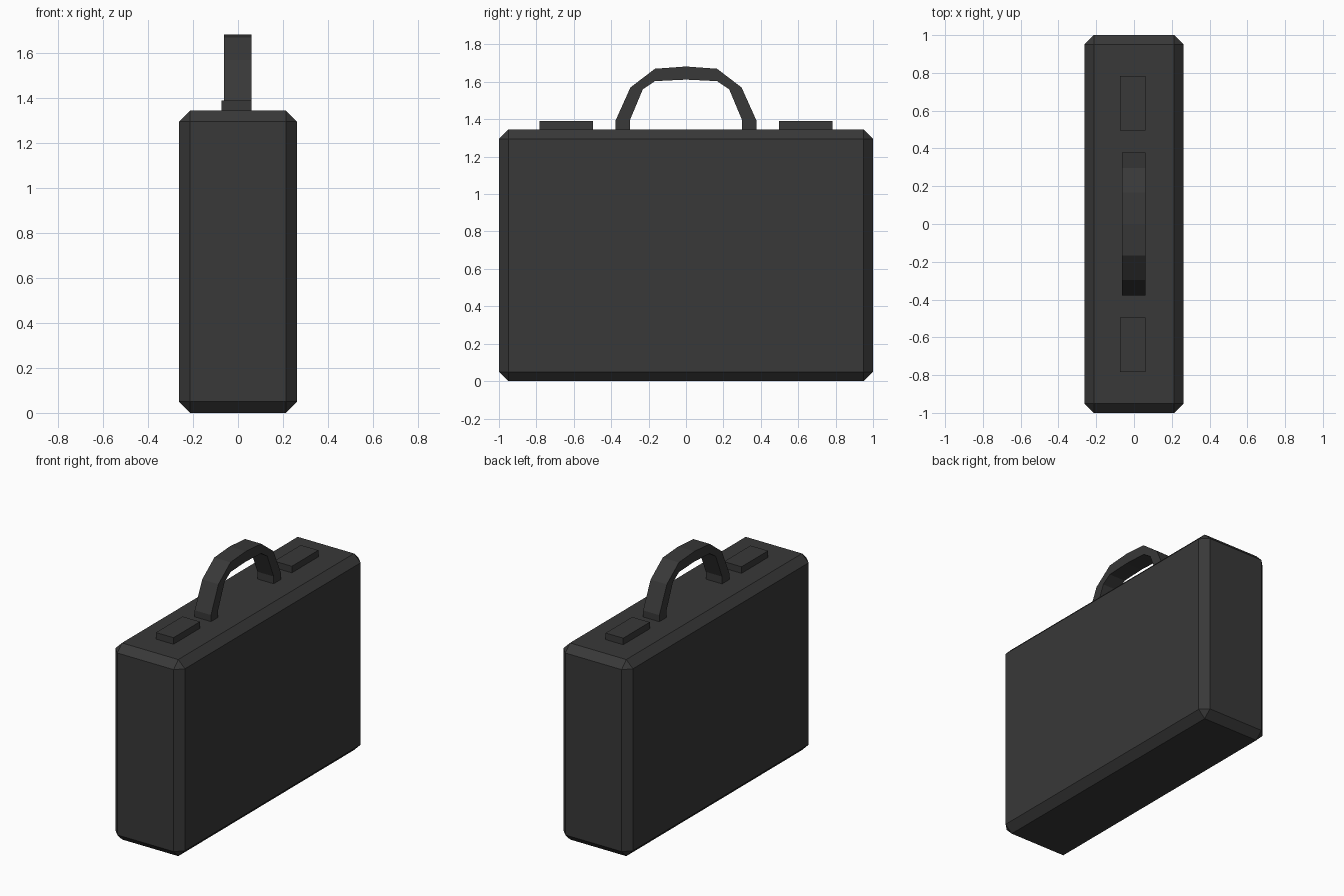
import bpy, bmesh

if "Cube" in bpy.data.objects:
    bpy.data.objects.remove(bpy.data.objects["Cube"])

black = bpy.data.materials.new("charcoal")
black.diffuse_color = (0.04, 0.04, 0.04, 1)
black.use_nodes = True
black.node_tree.nodes["Principled BSDF"].inputs["Base Color"].default_value = black.diffuse_color


def finish(name, bm):
    bmesh.ops.recalc_face_normals(bm, faces=bm.faces)
    mesh = bpy.data.meshes.new(name)
    bm.to_mesh(mesh)
    bm.free()
    mesh.materials.append(black)
    obj = bpy.data.objects.new(name, mesh)
    bpy.context.collection.objects.link(obj)
    return obj


def box(name, lo, hi, chamfer=0):
    bm = bmesh.new()
    bmesh.ops.create_cube(bm, size=1)
    for v in bm.verts:
        v.co = [(a + b) / 2 + c * (b - a) for a, b, c in zip(lo, hi, v.co)]
    if chamfer:
        bmesh.ops.bevel(bm, geom=bm.edges[:], offset=chamfer, segments=1,
                        affect='EDGES', offset_type='OFFSET')
    return finish(name, bm)


# Chamfered case
box("case_body", (-0.263, -1, 0), (0.263, 1, 1.345), 0.05)

# Two latches on the top
for name, y0, y1 in (("latch_front", -0.783, -0.496), ("latch_back", 0.496, 0.783)):
    box(name, (-0.073, y0, 1.34), (0.06, y1, 1.39))

# Arched handle: half profile mirrored, lofted as a rectangular section
outer = [(0.378, 1.342), (0.378, 1.39), (0.297, 1.57), (0.166, 1.67)]
inner = [(0.3, 1.342), (0.3, 1.395), (0.231, 1.56), (0.166, 1.604)]


def arch(half, top):
    return [(-y, z) for y, z in half] + [(0, top)] + half[::-1]


bm = bmesh.new()
rings = []
for o, i in zip(arch(outer, 1.682), arch(inner, 1.612)):
    rings.append([bm.verts.new((x, *p)) for x, p in
                  ((-0.063, o), (0.06, o), (0.06, i), (-0.063, i))])
for a, b in zip(rings, rings[1:]):
    for k in range(4):
        n = (k + 1) % 4
        bm.faces.new((a[k], a[n], b[n], b[k]))
bm.faces.new(rings[0])
bm.faces.new(rings[-1])
finish("handle", bm)
